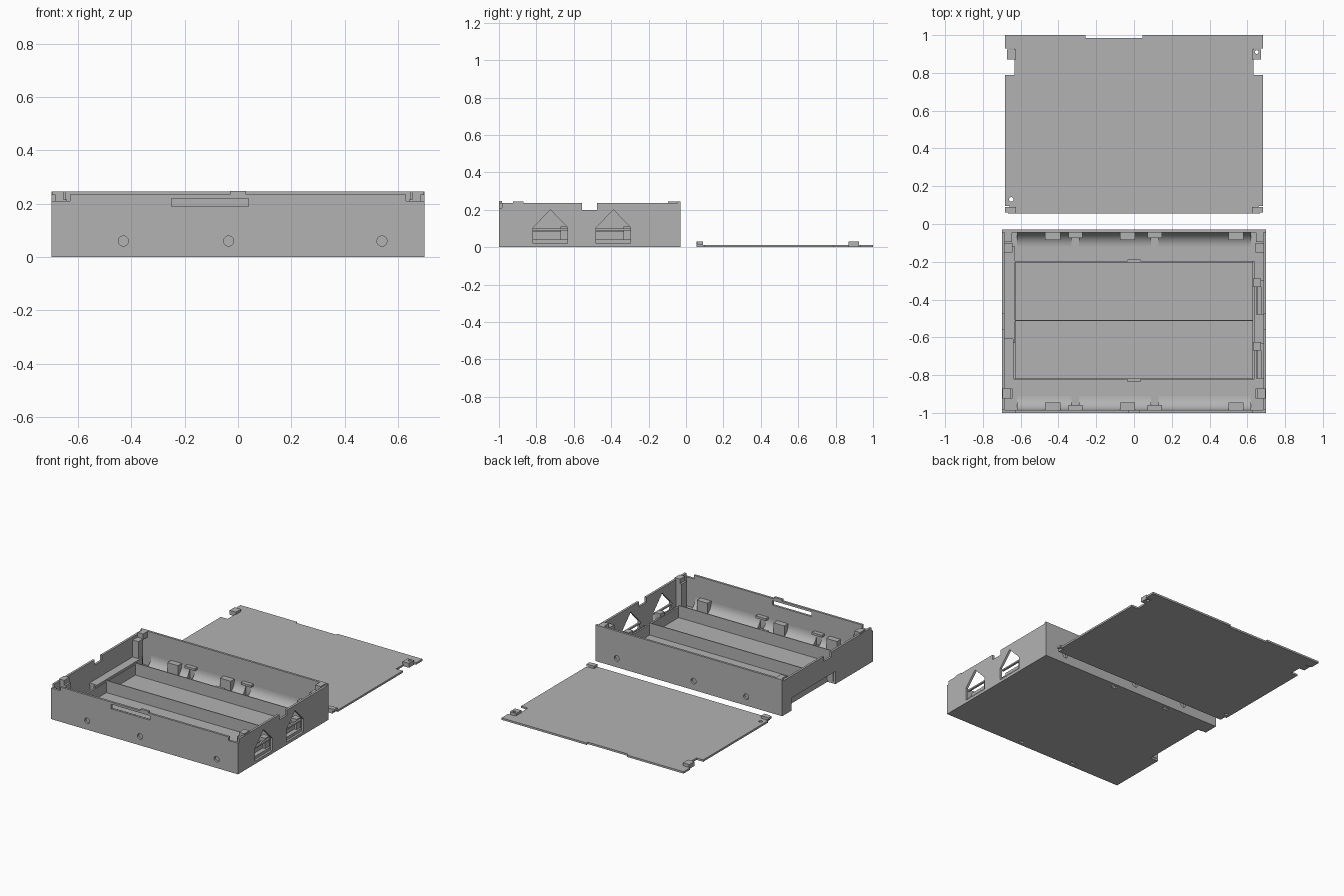
import bpy, bmesh, math
from mathutils import Vector

if "Cube" in bpy.data.objects:
    bpy.data.objects.remove(bpy.data.objects["Cube"])

grey = bpy.data.materials.new("plastic_grey")
grey.diffuse_color = (0.45, 0.45, 0.45, 1)
grey.use_nodes = True
grey.node_tree.nodes["Principled BSDF"].inputs["Base Color"].default_value = grey.diffuse_color


def add_mesh(name, bm):
    bmesh.ops.recalc_face_normals(bm, faces=bm.faces)
    me = bpy.data.meshes.new(name)
    bm.to_mesh(me)
    bm.free()
    me.materials.append(grey)
    ob = bpy.data.objects.new(name, me)
    bpy.context.collection.objects.link(ob)
    return ob


def prism(name, pts, axis, lo, hi):
    """Extrude a 2D outline along an axis: x takes (y,z), y takes (x,z), z takes (x,y)."""
    place = {"x": lambda a, b: (lo, a, b), "y": lambda a, b: (a, lo, b),
             "z": lambda a, b: (a, b, lo)}[axis]
    bm = bmesh.new()
    face = bm.faces.new([bm.verts.new(place(a, b)) for a, b in pts])
    ext = bmesh.ops.extrude_face_region(bm, geom=[face])
    move = Vector([hi - lo if c == axis else 0 for c in "xyz"])
    bmesh.ops.translate(bm, vec=move, verts=[v for v in ext["geom"] if isinstance(v, bmesh.types.BMVert)])
    return add_mesh(name, bm)


def box(name, x0, x1, y0, y1, z0, z1):
    return prism(name, [(x0, y0), (x1, y0), (x1, y1), (x0, y1)], "z", z0, z1)


def circle(cx, cy, r, n=24):
    return [(cx + r * math.cos(2 * math.pi * i / n), cy + r * math.sin(2 * math.pi * i / n)) for i in range(n)]


def cut(target, cutters):
    for c in cutters:
        c.hide_render = True
        c.hide_set(True)
        m = target.modifiers.new("cut", "BOOLEAN")
        m.operation, m.solver, m.object = "DIFFERENCE", "EXACT", c


W, T = 0.70, 0.015           # half width, wall thickness
Y0, Y1 = -1.0, -0.03         # front and back of the case
TOP, FLOOR = 0.235, 0.013

# Floor with connector bay and small clip openings
floor = box("case_floor", -W, W, Y0, Y1, 0, FLOOR)
cuts = [box("bay_cutter", -0.8, -0.64, -0.60, -0.13, -0.1, 0.1)]
for x in (-0.31, 0.11):
    for y in (Y0 + 0.032, Y1 - 0.032):
        cuts.append(box("clip_hole_cutter", x - 0.02, x + 0.02, y - 0.01, y + 0.01, -0.1, 0.1))
cut(floor, cuts)

# Front wall with stepped corners, latch block and slot
front = prism("front_wall", [(-W, FLOOR), (W, FLOOR), (W, 0.21), (0.63, 0.21), (0.63, TOP), (0.03, TOP),
              (0.03, 0.247), (-0.03, 0.247), (-0.03, TOP), (-0.63, TOP), (-0.63, 0.21), (-W, 0.21)],
              "y", Y0, Y0 + T)
back = box("back_wall", -W, W, Y1 - T, Y1, FLOOR, 0.245)
holes = (-0.43, -0.035, 0.54)
cut(front, [box("latch_slot_cutter", -0.25, 0.04, Y0 - 0.1, Y0 + 0.1, 0.19, 0.22)] +
    [prism("front_hole_cutter", circle(x, 0.06, 0.019), "y", Y0 - 0.1, Y0 + 0.05) for x in holes])
cut(back, [prism("back_hole_cutter", circle(x, 0.06, 0.019), "y", Y1 - 0.05, Y1 + 0.1) for x in holes])

# Side walls with a finger notch; the left one is raised over the connector bay
a, b = Y0 + T, Y1 - T
notch = [(b, TOP), (-0.475, TOP), (-0.475, 0.20), (-0.555, 0.20), (-0.555, TOP), (a, TOP)]
prism("left_wall", [(a, FLOOR), (-0.60, FLOOR), (-0.60, 0.086), (-0.13, 0.086), (-0.13, FLOOR),
                    (b, FLOOR)] + notch, "x", -W, -W + T)
right = prism("right_wall", [(a, FLOOR), (b, FLOOR)] + notch, "x", W - T, W)

# House-shaped port windows, each with a lower frame
windows = []
for c in (-0.725, -0.388):
    h = 0.092
    windows.append(prism("port_cutter", [(c - h, 0.02), (c + h, 0.02), (c + h, 0.105), (c, 0.20), (c - h, 0.105)],
                         "x", W - 0.1, W + 0.1))
    box("port_sill", 0.645, 0.685, c - h, c + h, FLOOR, 0.04)
    box("port_bar", 0.672, 0.685, c - h, c + h, 0.09, 0.10)
    box("port_clip", 0.63, 0.672, c + 0.055, c + 0.10, FLOOR, 0.11)
    box("port_rail", 0.645, 0.655, c - h, c + h, 0.04, 0.085)
cut(right, windows)

# Cover over the connector bay
box("bay_shelf", -W + T, -0.635, -0.61, -0.12, 0.086, 0.10)
box("bay_inner_wall", -0.64, -0.63, -0.63, -0.12, FLOOR, 0.10)
for y in (-0.13, -0.60):
    box("bay_end_wall", -W + T, -0.64, y - 0.005, y + 0.005, FLOOR, 0.086)

# Compartment dividers with centre ribs
for y in (-0.82, -0.51, -0.20):
    box("divider", -0.63, 0.63, y - 0.003, y + 0.003, FLOOR, 0.095)
for x in (-0.633, 0.633):
    box("divider_end", x - 0.006, x + 0.006, -0.823, -0.197, FLOOR, 0.085)
for y in (-0.83, -0.193):
    box("divider_rib", -0.035, 0.035, y - 0.006, y + 0.006, FLOOR, 0.095)

# Curved fillets and retaining clips along both long walls
R = 0.075
for side, wall in ((1, Y0 + T), (-1, Y1 - T)):
    arc = [(wall + side * R * (1 - math.sin(t)), FLOOR + R * (1 - math.cos(t)))
           for t in [math.pi / 2 * i / 10 for i in range(11)]]
    ob = prism("wall_fillet", [(wall, FLOOR)] + arc, "x", -0.62, 0.62)
    bpy.context.view_layer.objects.active = ob
    ob.select_set(True)
    bpy.ops.object.shade_smooth_by_angle(angle=math.radians(30))
    ob.select_set(False)
    cut(ob, [box("fillet_cutter", x - 0.02, x + 0.02, wall - 0.1, wall + 0.1, 0, 0.2) for x in (-0.31, 0.11)])
    ys = sorted((wall, wall + side * 0.04))
    for x in (-0.43, -0.035, 0.54):
        box("wall_clip", x - 0.04, x + 0.04, *ys, 0.02, 0.095)
    ys = sorted((wall, wall + side * 0.028))
    for x in (-0.31, 0.11):
        box("snap_clip", x - 0.038, x + 0.038, *ys, 0.085, 0.10)

# Corner posts with raised caps
for s in (-1, 1):
    for y0, y1 in ((-0.925, -0.87), (-0.15, -0.10)):
        box("corner_post", *sorted((s * 0.642, s * 0.685)), y0, y1, FLOOR, 0.215)
    box("front_cap", *sorted((s * 0.655, s * 0.695)), -0.925, -0.87, 0.215, 0.245)
    box("back_cap", *sorted((s * 0.645, s * 0.685)), -0.095, -0.045, 0.205, 0.245)

# Loose lid with notched outline, screw holes and hooks
right_edge = [(0.66, 0.055), (0.66, 0.095), (0.682, 0.095), (0.682, 0.79), (0.632, 0.79), (0.632, 0.93), (0.682, 0.93),
              (0.682, 1.0), (0.045, 1.0), (0.045, 0.985)]
left_edge = [(-0.258, 0.985), (-0.258, 1.0)] + [(-x, y) for x, y in reversed(right_edge[:8])]
lid = prism("lid", right_edge + left_edge, "z", 0, 0.013)
cut(lid, [prism("lid_hole_cutter", circle(-0.65, 0.13, 0.012), "z", -0.1, 0.1)])
for s in (-1, 1):
    box("lid_front_hook", *sorted((s * 0.625, s * 0.668)), 0.055, 0.09, 0.0, 0.03)
    box("lid_hook_tip", *sorted((s * 0.66, s * 0.682)), 0.06, 0.09, 0.015, 0.03)
    hook = box("lid_back_hook", *sorted((s * 0.625, s * 0.672)), 0.87, 0.925, 0.0, 0.03)
    if s > 0:
        cut(hook, [prism("hook_hole_cutter", circle(0.65, 0.91, 0.01), "z", -0.1, 0.1)])
